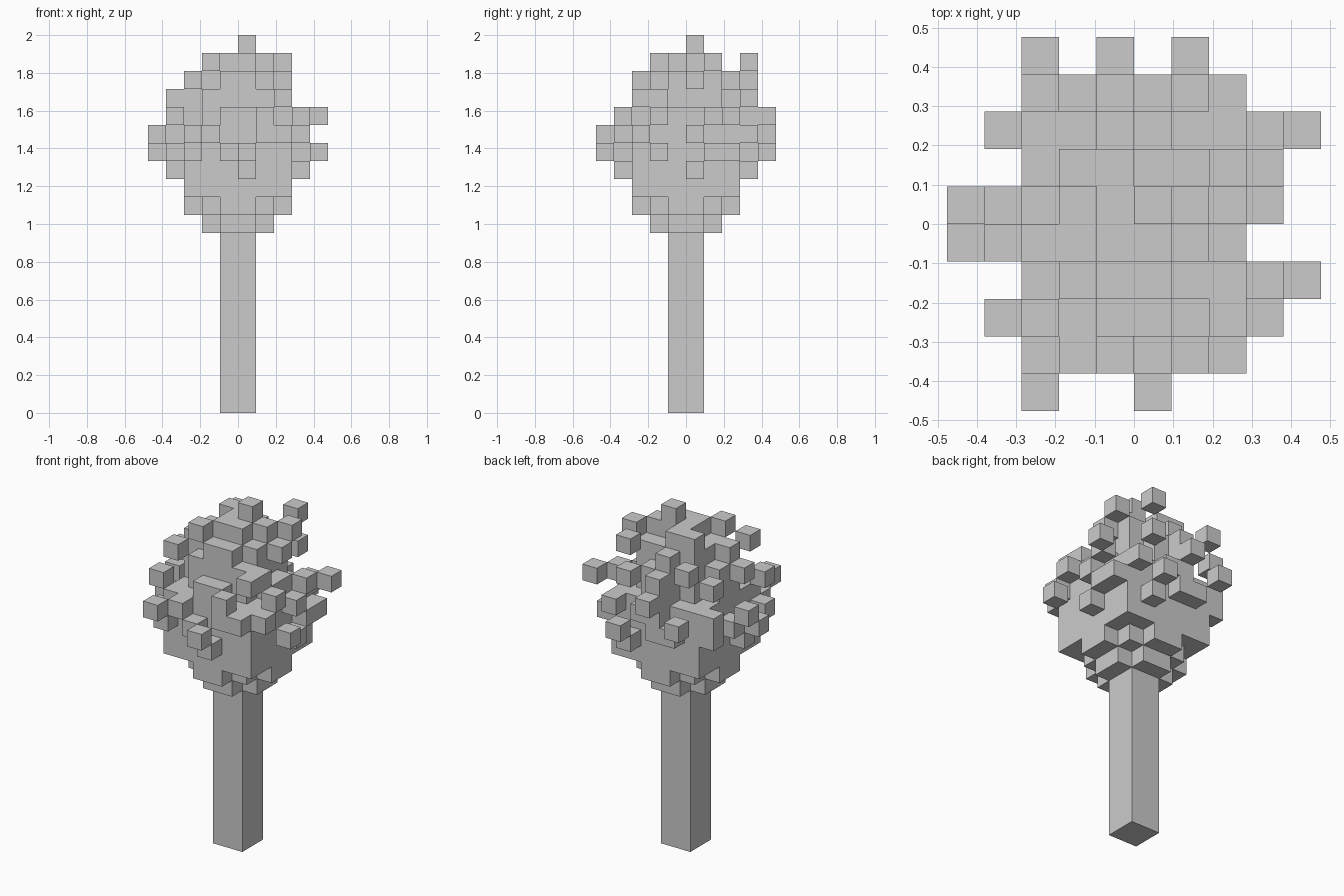
import bpy
import bmesh
from mathutils import Vector

if "Cube" in bpy.data.objects:
    bpy.data.objects.remove(bpy.data.objects["Cube"], do_unlink=True)

UNIT = 2 / 21  # edge of one block

grey = bpy.data.materials.new("plain_grey")
grey.use_nodes = True
colour = (0.6, 0.6, 0.6, 1)
grey.diffuse_color = colour
grey.node_tree.nodes["Principled BSDF"].inputs["Base Color"].default_value = colour


def box(x0, x1, y0, y1, z0, z1):
    """Set of block cells in half-open ranges."""
    return {(x, y, z) for x in range(x0, x1) for y in range(y0, y1) for z in range(z0, z1)}


def plus(r, z):
    """Cross-shaped layer with arms reaching r blocks and two blocks wide."""
    return box(-r, r, -1, 1, z, z + 1) | box(-1, 1, -r, r, z, z + 1)


def build(name, cells):
    """Mesh the exposed faces of a set of block cells."""
    bm = bmesh.new()
    for cell in cells:
        for axis in range(3):
            for sign in (-1, 1):
                n = Vector((0, 0, 0))
                n[axis] = sign
                if tuple(int(c + d) for c, d in zip(cell, n)) in cells:
                    continue
                u = Vector((0, 0, 0))
                u[(axis + 1) % 3] = 0.5
                v = n.cross(u)
                mid = Vector(cell) + Vector((0.5, 0.5, 0.5)) + n / 2
                bm.faces.new([bm.verts.new((mid + c) * UNIT)
                              for c in (-u - v, u - v, u + v, v - u)])
    bmesh.ops.remove_doubles(bm, verts=bm.verts, dist=0.001)
    mesh = bpy.data.meshes.new(name)
    bm.to_mesh(mesh)
    bm.free()
    mesh.materials.append(grey)
    obj = bpy.data.objects.new(name, mesh)
    bpy.context.collection.objects.link(obj)
    return obj


# Trunk
build("trunk", box(-1, 1, -1, 1, 0, 10))

# Crown core: square body with a stepped layer above and below
crown = plus(2, 10) | box(-3, 3, -3, 3, 12, 16)
for step in (11, 16):
    crown |= plus(3, step) | box(-2, 2, -2, 2, step, step + 1)

# Leaf blocks on the four sides, upper row first:
# "#" touches the core, "@" stands one further out, "%" is both
DEPTHS = {".": (), "#": (0,), "@": (1,), "%": (0, 1)}
SIDES = {
    "front": ("....#.", "@#..##", "#.#@..", "...#.."),
    "back": ("..%...", "@.##.#", ".##.@.", "....#."),
    "right": (".#..#@", "#..#..", ".@..##", "...#.."),
    "left": ("#.....", "...@.#", "#.@#.#", "..#..."),
}
for side, rows in SIDES.items():
    for drop, row in enumerate(rows):
        for i, mark in enumerate(row):
            for depth in DEPTHS[mark]:
                along = i - 3
                out = 3 + depth if side in ("back", "right") else -4 - depth
                x, y = (along, out) if side in ("front", "back") else (out, along)
                crown.add((x, y, 16 - drop))

# Ragged top, seen in plan from the back row to the front row
TOP = (
    ("...#.#.", "#..##..", "..####.", ".#####.", "######.", "..#####", "......#"),
    (".#.....", "...#...", "..####.", "..#####", ".#####.", "...##..", ".#....."),
    (".....#.", ".......", "..##..#", "...###.", "...##..", "..#....", "......."),
)
for level, plan in enumerate(TOP):
    for j, row in enumerate(plan):
        crown |= {(i - 4, 3 - j, 17 + level) for i, mark in enumerate(row) if mark == "#"}
crown.add((0, 0, 20))

build("leaf_crown", crown)
